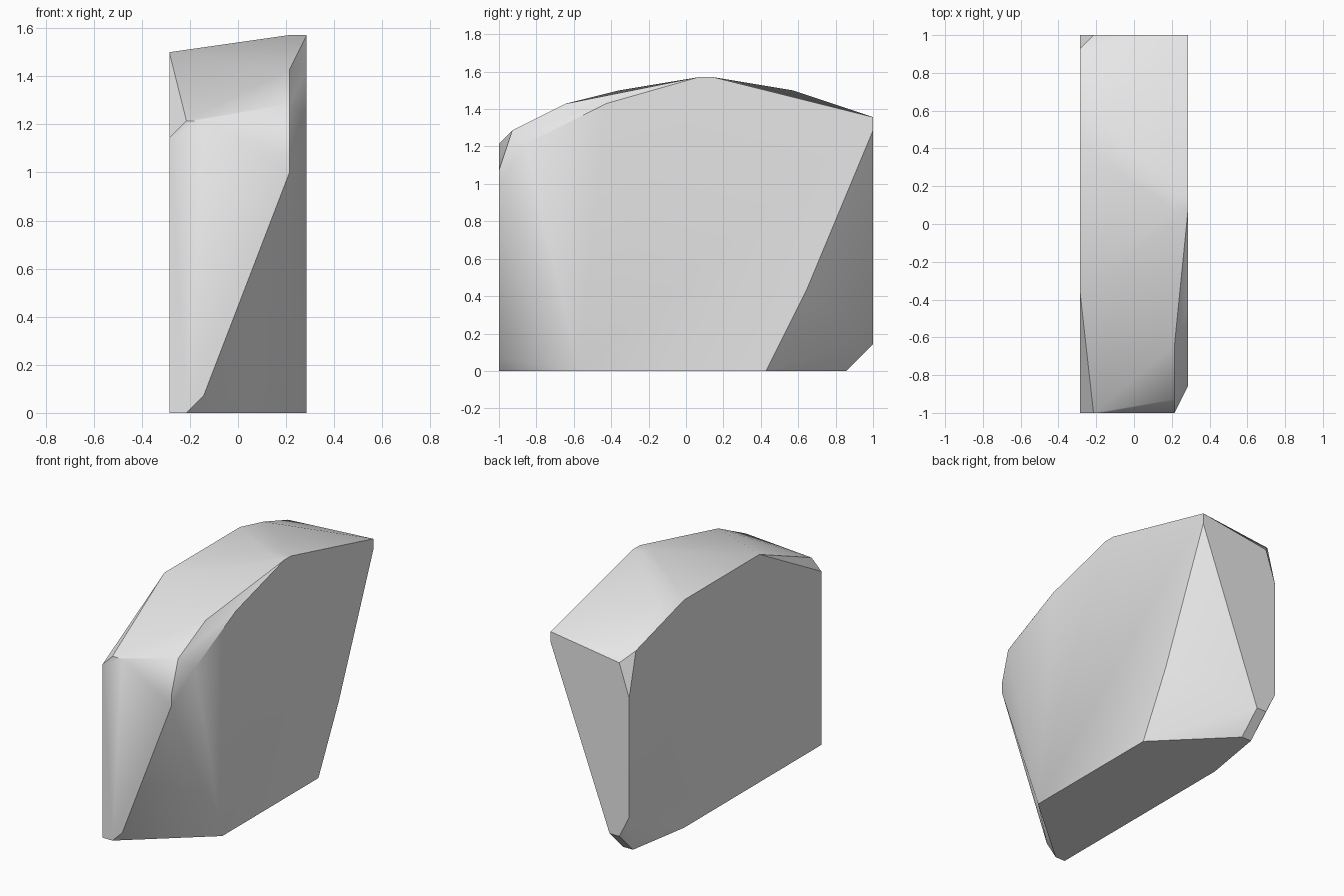
import bpy
import bmesh
import math

# Remove the default cube
cube = bpy.data.objects.get("Cube")
if cube:
    bpy.data.objects.remove(cube, do_unlink=True)

STEP = 1 / 14  # the stone's corners sit on a regular lattice

# Profiles (y, z) of the stone at each slice along x, in lattice steps
left_side = [(-8, 0), (6, 0), (9, 6), (14, 18), (14, 19),
             (2, 22), (1, 22), (-6, 20), (-12, 17)]
left_bevel = [(-14, 14), (-14, 15), (-13, 18), (-9, 20), (1, 22), (2, 22)]
inner_corners = [(-14, 1), (-14, 17), (12, 0), (14, 2)]
right_bevel = [(-14, 0), (-14, 17), (12, 0), (14, 2), (14, 18), (8, 21)]
right_side = [(-14, 0), (-14, 16), (-5, 21), (6, 21),
              (13, 19), (14, 15), (14, 4), (6, 0)]
slices = {4: left_side, 3: left_bevel, -2: inner_corners,
          -3: right_bevel, -4: right_side}


def make_material(name, color):
    material = bpy.data.materials.new(name)
    material.use_nodes = True
    material.diffuse_color = color
    shader = next(n for n in material.node_tree.nodes
                  if n.type == "BSDF_PRINCIPLED")
    shader.inputs["Base Color"].default_value = color
    return material


def hull_from_slices(name, profiles, material):
    """Wrap the slice profiles in a faceted convex shell."""
    bm = bmesh.new()
    for x, profile in profiles.items():
        for y, z in profile:
            bm.verts.new((x * STEP, y * STEP, z * STEP))
    bmesh.ops.convex_hull(bm, input=bm.verts)
    # Drop points that ended up inside the shell
    loose = [v for v in bm.verts if not v.link_faces]
    bmesh.ops.delete(bm, geom=loose, context="VERTS")
    # Merge coplanar triangles into broad facets
    bmesh.ops.dissolve_limit(bm, angle_limit=math.radians(0.5),
                             verts=bm.verts, edges=bm.edges)
    bmesh.ops.recalc_face_normals(bm, faces=bm.faces)
    mesh = bpy.data.meshes.new(name)
    bm.to_mesh(mesh)
    bm.free()
    mesh.materials.append(material)
    obj = bpy.data.objects.new(name, mesh)
    bpy.context.collection.objects.link(obj)
    return obj


# Stone slab
grey = make_material("stone_grey", (0.8, 0.8, 0.8, 1))
stone = hull_from_slices("stone_slab", slices, grey)

# Soften shallow facets, keep strong edges crisp
bpy.ops.object.select_all(action="DESELECT")
stone.select_set(True)
bpy.context.view_layer.objects.active = stone
bpy.ops.object.shade_smooth_by_angle(angle=math.radians(30))
